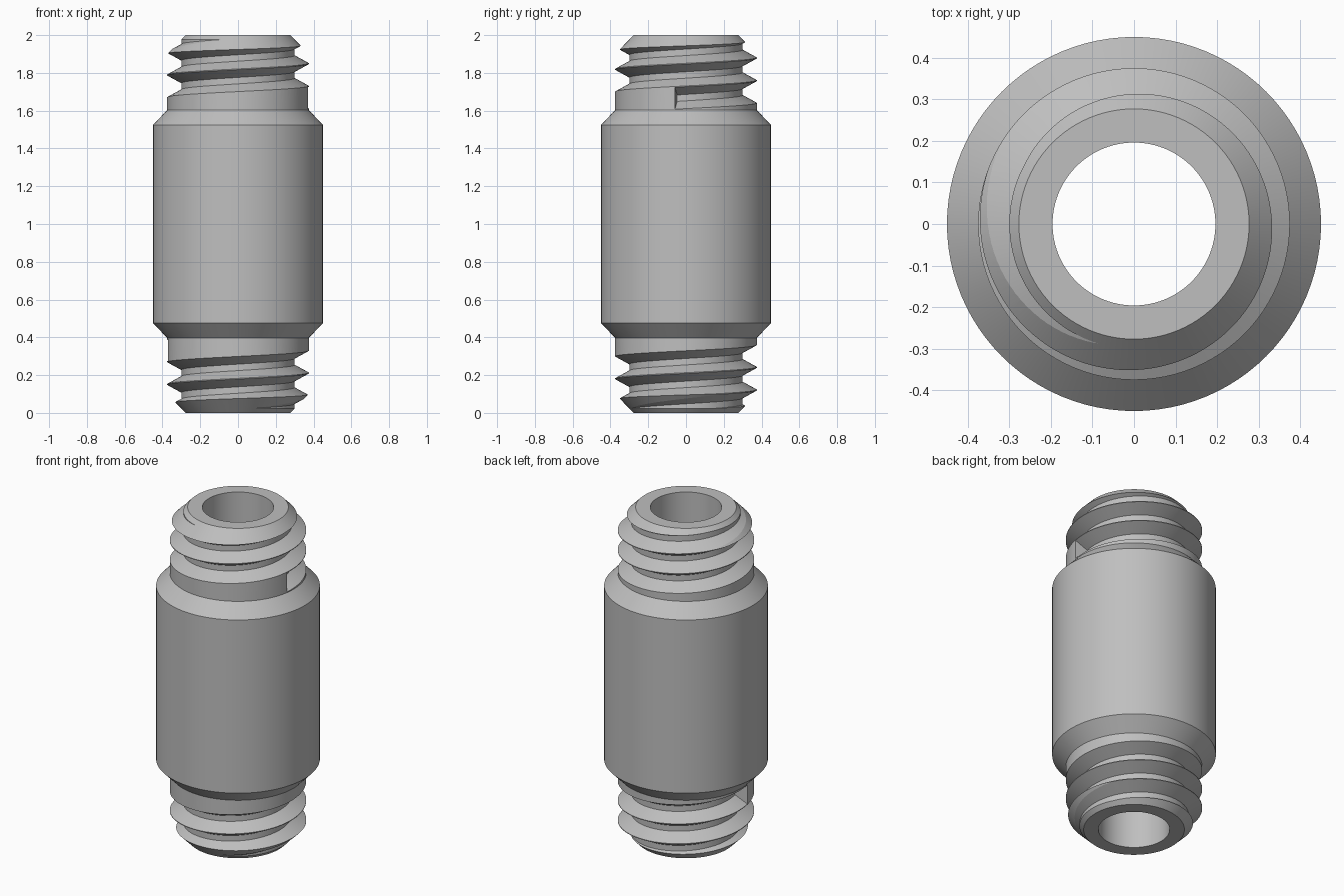
import bpy, bmesh
from math import cos, sin, pi, tau, radians
from mathutils import Matrix

if "Cube" in bpy.data.objects:
    bpy.data.objects.remove(bpy.data.objects["Cube"])

SEGMENTS = 96
PITCH = 0.12

steel = bpy.data.materials.new("grey steel")
steel.use_nodes = True
grey = (0.52, 0.52, 0.52, 1)
steel.diffuse_color = grey
steel.node_tree.nodes["Principled BSDF"].inputs["Base Color"].default_value = grey


def sweep(name, profile, start=0.0, turns=1.0, pitch=0.0):
    """Turn a closed (radius, z) profile about z; a pitch makes a capped helix."""
    bm = bmesh.new()
    steps = round(SEGMENTS * turns)
    closed = pitch == 0
    rings = []
    for i in range(steps if closed else steps + 1):
        a = start + tau * i / SEGMENTS
        rings.append([bm.verts.new((r * cos(a), r * sin(a), z + pitch * a / tau))
                      for r, z in profile])
    for i in range(steps):
        near, far = rings[i], rings[(i + 1) % len(rings)]
        for j in range(len(profile)):
            k = (j + 1) % len(profile)
            bm.faces.new((near[j], far[j], far[k], near[k]))
    if not closed:
        bm.faces.new(rings[0])
        bm.faces.new(rings[-1])
    bmesh.ops.recalc_face_normals(bm, faces=bm.faces)
    mesh = bpy.data.meshes.new(name)
    bm.to_mesh(mesh)
    bm.free()
    mesh.materials.append(steel)
    obj = bpy.data.objects.new(name, mesh)
    bpy.context.collection.objects.link(obj)
    return obj


# Hollow sleeve with chamfered shoulders and chamfered ends
upper = [(0.45, 1.525), (0.375, 1.603), (0.375, 1.9), (0.277, 2.0), (0.196, 2.0)]
lower = [(r, 2 - z) for r, z in reversed(upper)]
sleeve = sweep("threaded_sleeve", lower + upper)

# Thread grooves: helical cutters, the lower one turned end for end
mid = 1.669
groove = [(0.30, mid - 0.017), (0.375, mid - 0.058), (0.40, mid - 0.058),
          (0.40, mid + 0.058), (0.375, mid + 0.058), (0.30, mid + 0.017)]
flip = (Matrix.Translation((0, 0, 1)) @ Matrix.Rotation(pi, 4, "Y")
        @ Matrix.Translation((0, 0, -1)))
cutters = []
for name in ("upper_groove_cutter", "lower_groove_cutter"):
    cutter = sweep(name, groove, start=radians(-9), turns=3.6, pitch=PITCH)
    if name.startswith("lower"):
        cutter.data.transform(flip)
    cutter.hide_render = True
    cut = sleeve.modifiers.new(name, "BOOLEAN")
    cut.operation = "DIFFERENCE"
    cut.solver = "EXACT"
    cut.object = cutter
    cutters.append(cutter)

# Apply the cuts and drop the cutters
bpy.ops.object.select_all(action="DESELECT")
sleeve.select_set(True)
bpy.context.view_layer.objects.active = sleeve
for cutter in cutters:
    bpy.ops.object.modifier_apply(modifier=cutter.name)
    bpy.data.objects.remove(cutter)
bpy.ops.object.shade_smooth_by_angle(angle=radians(12))
